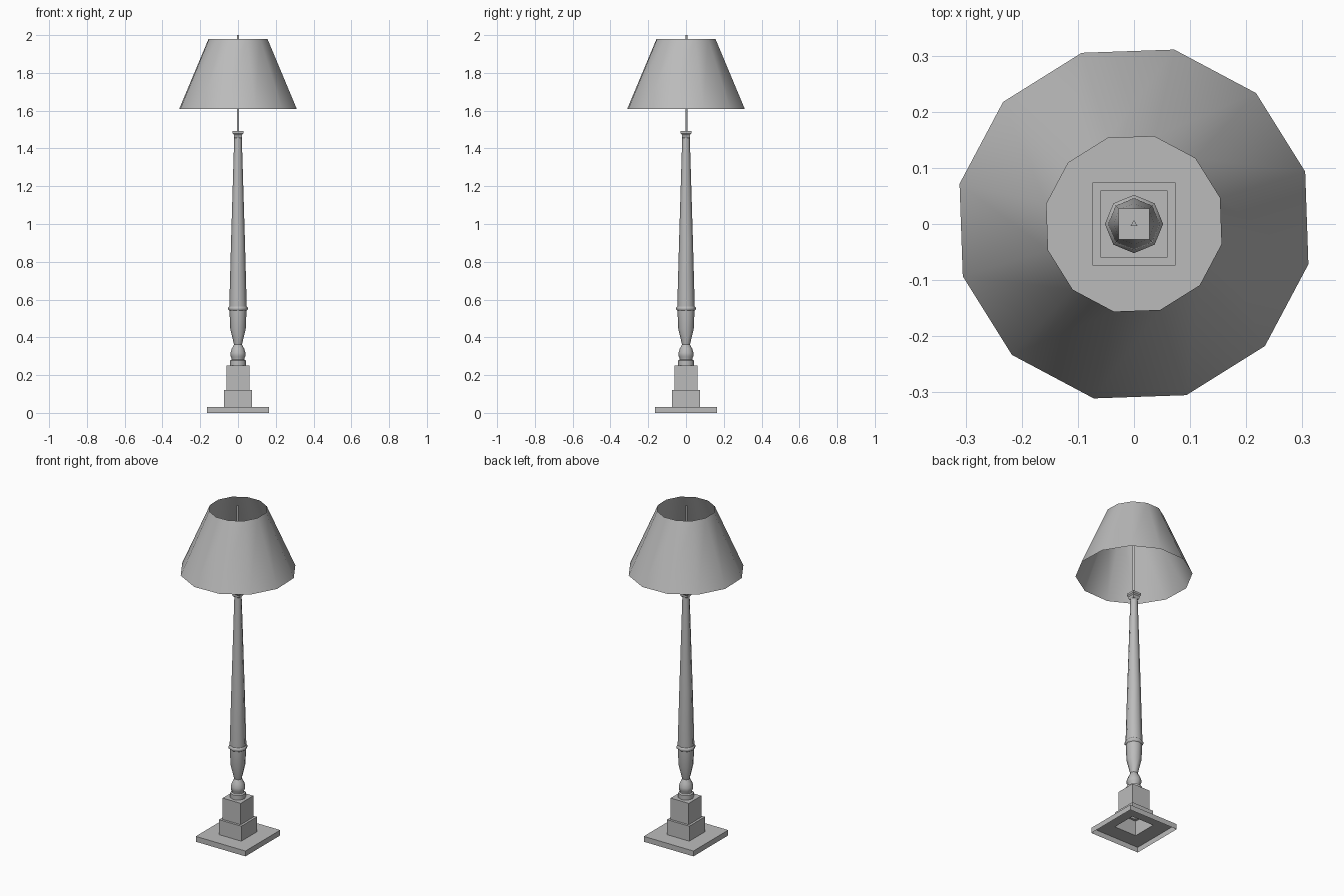
import bpy, bmesh, math

cube = bpy.data.objects.get("Cube")
if cube:
    bpy.data.objects.remove(cube, do_unlink=True)

grey = bpy.data.materials.new("plain_grey")
grey.use_nodes = True
colour = (0.5, 0.5, 0.5, 1)
grey.diffuse_color = colour
grey.node_tree.nodes["Principled BSDF"].inputs["Base Color"].default_value = colour


def turned(name, profile, sides, start=0.0, top=True, bottom=False, smooth=None):
    """Sweep a (radius, height) profile around z with the given number of sides."""
    bm = bmesh.new()
    rings = []
    for r, z in profile:
        angles = [math.radians(start) + math.tau * i / sides for i in range(sides)]
        rings.append([bm.verts.new((r * math.cos(a), r * math.sin(a), z)) for a in angles])
    for low, high in zip(rings, rings[1:]):
        for i in range(sides):
            j = (i + 1) % sides
            bm.faces.new((low[i], low[j], high[j], high[i]))
    if top:
        bm.faces.new(rings[-1])
    if bottom:
        bm.faces.new(rings[0][::-1])
    mesh = bpy.data.meshes.new(name)
    bm.to_mesh(mesh)
    bm.free()
    mesh.materials.append(grey)
    obj = bpy.data.objects.new(name, mesh)
    bpy.context.collection.objects.link(obj)
    if smooth:
        bpy.ops.object.select_all(action='DESELECT')
        obj.select_set(True)
        bpy.context.view_layer.objects.active = obj
        bpy.ops.object.shade_smooth_by_angle(angle=math.radians(smooth))
    return obj


def square(name, profile, **options):
    """Square version: the profile gives half widths."""
    return turned(name, [(w * math.sqrt(2), z) for w, z in profile], 4, 45, **options)


# Stepped square foot, hollow underneath
square("stepped_base", [(0.165, 0), (0.165, 0.032), (0.074, 0.032), (0.074, 0.122),
                        (0.06, 0.122), (0.06, 0.25)])

# Collar and small vase above the foot
turned("base_collar", [(0.043, 0.25), (0.043, 0.277), (0.034, 0.282), (0.034, 0.29),
                       (0.04, 0.3), (0.04, 0.318), (0.033, 0.34), (0.021, 0.362)],
       8, smooth=50)

# Tapered column with its lower bulb
turned("column", [(0.021, 0.362), (0.041, 0.445), (0.045, 0.54), (0.046, 0.57),
                  (0.037, 0.9), (0.02, 1.462)], 8, smooth=50)

# Raised ring on the column
turned("column_ring", [(0.044, 0.54), (0.052, 0.547), (0.052, 0.557), (0.044, 0.566)],
       8, top=False, smooth=50)

# Square cap that flares at the top of the column
square("column_cap", [(0.018, 1.455), (0.022, 1.462), (0.022, 1.472),
                      (0.028, 1.48), (0.028, 1.492)], bottom=True)

# Thin three-sided rod carrying the shade
turned("shade_rod", [(0.007, 1.49), (0.007, 2.0)], 3, 90, smooth=30)

# Open twelve-sided shade
turned("lamp_shade", [(0.319, 1.61), (0.16, 1.98)], 12, 17, top=False, smooth=50)
